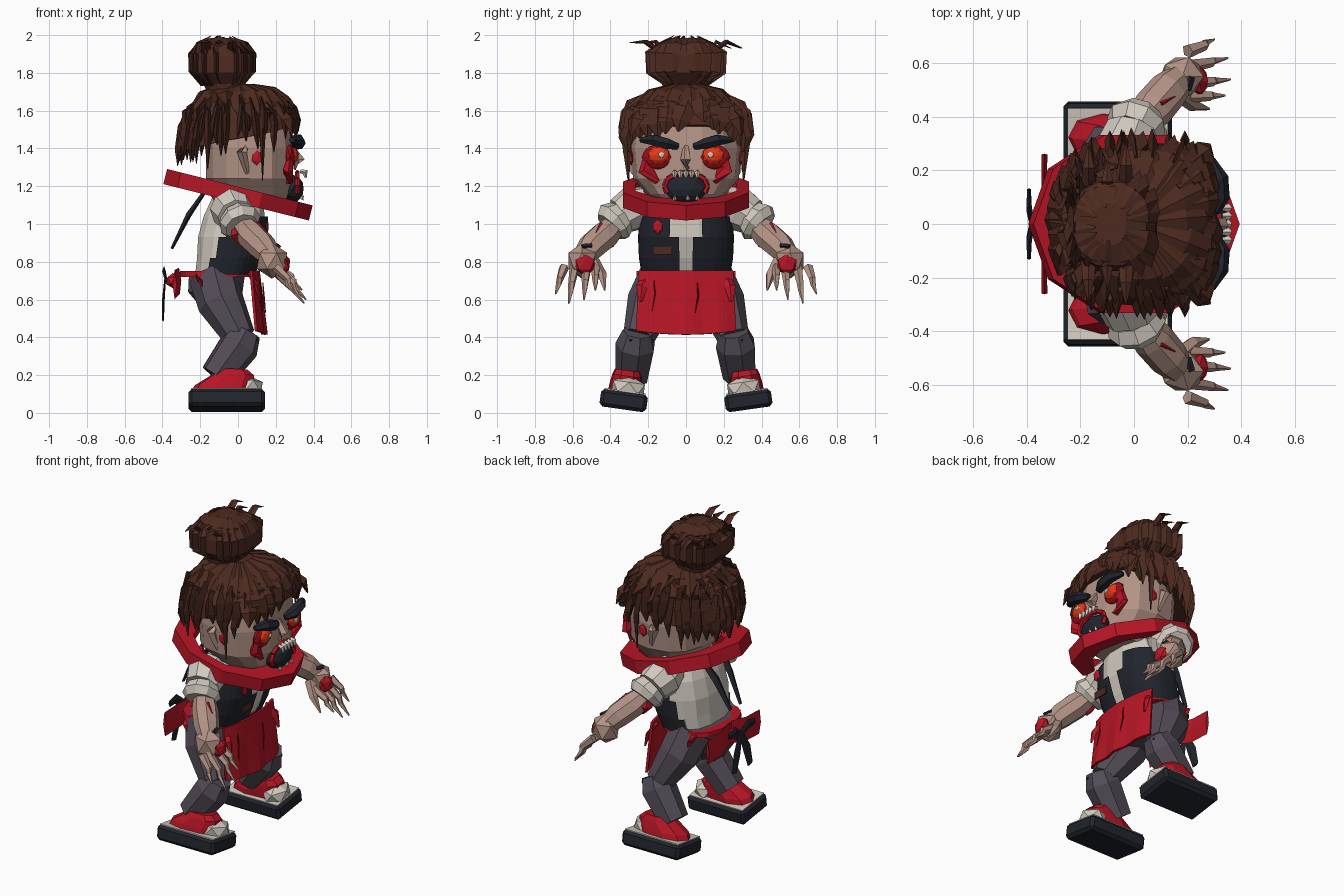
import bpy, bmesh, math, random
from mathutils import Vector, Matrix

random.seed(4)
cube = bpy.data.objects.get("Cube")
if cube:
    bpy.data.objects.remove(cube)


def material(name, r, g, b):
    m = bpy.data.materials.new(name)
    m.use_nodes = True
    col = [(c / 255) ** 2.2 for c in (r, g, b)] + [1]
    m.diffuse_color = col
    m.node_tree.nodes["Principled BSDF"].inputs["Base Color"].default_value = col
    return m


HAIR = material("brown hair", 78, 46, 37)
SKIN = material("pale skin", 178, 146, 133)
RED = material("red cloth", 182, 28, 42)
BLOOD = material("dark red", 150, 20, 30)
DARK = material("charcoal", 38, 41, 48)
TROUSER = material("grey trousers", 84, 77, 87)
CREAM = material("cream cloth", 208, 201, 190)
GLOW = material("glowing orange", 240, 62, 30)


def finish(name, bm, mat, matrix=None):
    bmesh.ops.recalc_face_normals(bm, faces=bm.faces)
    if matrix:
        bm.transform(matrix)
    me = bpy.data.meshes.new(name)
    bm.to_mesh(me)
    bm.free()
    me.materials.append(mat)
    ob = bpy.data.objects.new(name, me)
    bpy.context.collection.objects.link(ob)
    return ob


def skin_rings(bm, rings, cap=True):
    rings = [[bm.verts.new(p) for p in r] for r in rings]
    n = len(rings[0])
    for a, b in zip(rings, rings[1:]):
        for i in range(n):
            j = (i + 1) % n
            bm.faces.new((a[i], a[j], b[j], b[i]))
    if cap:
        bm.faces.new(rings[0])
        bm.faces.new(rings[-1])


def squarish(a, p=0.8):
    c, s = math.cos(a), math.sin(a)
    return math.copysign(abs(c) ** p, c), math.copysign(abs(s) ** p, s)


def loft(name, rings, mat, n=10, cap=True, keep=None, matrix=None):
    """Rings are (centre x, z, x radius, y radius)."""
    bm = bmesh.new()
    unit = [squarish(math.tau * (i + 0.5) / n) for i in range(n)]
    skin_rings(bm, [[(cx + rx * u, ry * v, z) for u, v in unit]
                    for cx, z, rx, ry in rings], cap)
    if keep:
        bad = [f for f in bm.faces if not keep(f.calc_center_median())]
        bmesh.ops.delete(bm, geom=bad, context="FACES")
    return finish(name, bm, mat, matrix)


def add_tube(bm, pts, radii, n=6, flat=1.0):
    pts = [Vector(p) for p in pts]
    rings = []
    for i, p in enumerate(pts):
        t = (pts[min(i + 1, len(pts) - 1)] - pts[max(i - 1, 0)]).normalized()
        ref = Vector((1, 0, 0)) if abs(t.z) > 0.8 else Vector((0, 0, 1))
        u = t.cross(ref).normalized()
        v = u.cross(t)
        rings.append([p + radii[i] * (u * math.cos(k * math.tau / n)
                      + v * flat * math.sin(k * math.tau / n)) for k in range(n)])
    skin_rings(bm, rings)


def tube(name, pts, radii, mat, n=6, flat=1.0):
    bm = bmesh.new()
    add_tube(bm, pts, radii, n, flat)
    return finish(name, bm, mat)


def blob(name, loc, scale, mat, sub=1):
    bm = bmesh.new()
    bmesh.ops.create_icosphere(bm, subdivisions=sub, radius=1)
    return finish(name, bm, mat, Matrix.Translation(loc) @ Matrix.Diagonal((*scale, 1)))


def box(name, size, mat, matrix, bevel=0.0):
    bm = bmesh.new()
    bmesh.ops.create_cube(bm, size=1, matrix=Matrix.Diagonal((*size, 1)))
    if bevel:
        bmesh.ops.bevel(bm, geom=bm.edges[:], offset=bevel, segments=1, affect="EDGES")
    return finish(name, bm, mat, matrix)


# Head
loft("head", [(.09, 1.1, .14, .15), (.08, 1.16, .20, .21), (.06, 1.24, .235, .28),
              (.06, 1.4, .235, .295), (.04, 1.54, .24, .28), (.0, 1.62, .17, .18)], SKIN, 14)
tube("nose", [(.28, 0, 1.41), (.325, 0, 1.34), (.29, 0, 1.295)], [.015, .03, .02], SKIN, 5)


# Hair cap and layered locks, square at the front and round at the back
def hair_point(a, t, lift=1.0):
    u, v = squarish(a, .7 if math.cos(a) > 0 else .95)
    hem = 1.455 + .07 * math.cos(a)
    s = math.sin(min(t, 1) * math.pi / 2) ** .75 * lift
    z = 1.735 - (1.735 - hem) * (1 - math.cos(min(t, 1) * math.pi / 2)) - max(t - 1, 0) * .5
    return Vector((.0 + .31 * s * u, .305 * s * v, z))


bm = bmesh.new()
N = 24
skin_rings(bm, [[hair_point(math.tau * i / N, t) for i in range(N)]
                for t in (.1, .3, .5, .75, 1)])
finish("hair_cap", bm, HAIR)
bm = bmesh.new()
for start, end, count in ((.1, .75, 18), (.35, .98, 22), (.5, 1.07, 30)):
    for i in range(count):
        a = math.tau * (i + random.random() * .7) / count
        e = end + random.uniform(-.06, .09)
        sway = random.uniform(-.1, .1)
        pts = [hair_point(a + sway * k, start + (e - start) * k, 1.01 + .02 * k)
               for k in (0, .4, .75, 1)]
        add_tube(bm, pts, [.03, .06, .05, .006], 4, .35)
for s in (-1, 1):
    for x, y, low, w in ((.13, .315, 1.23, .03), (.19, .315, 1.38, .035), (-.09, .31, 1.36, .04),
                         (-.16, .285, 1.29, .04), (-.22, .24, 1.32, .045), (-.28, .14, 1.36, .05)):
        add_tube(bm, [(x, s * (y - .045), 1.6), (x, s * y, 1.46), (x, s * (y - .01), low)],
                 [.03, w, .004], 4, .5)
    add_tube(bm, [(.2, s * .22, 1.62), (.27, s * .27, 1.55), (.285, s * .295, 1.47)],
             [.04, .05, .006], 4, .5)
finish("hair_locks", bm, HAIR)

# Boxy top bun with loose wisps
loft("hair_bun", [(-.07, 1.68, .09, .12), (-.075, 1.74, .11, .13), (-.08, 1.8, .17, .18),
                  (-.085, 1.89, .17, .18), (-.09, 1.95, .14, .16), (-.09, 1.985, .06, .08)], HAIR, 12)
bm = bmesh.new()
for i in range(18):
    a = math.tau * (i + random.random() * .5) / 18
    u, v = squarish(a, .65)
    add_tube(bm, [(-.083 + r * u, r * 1.03 * v, z) for r, z in
                  ((.11, 1.735), (.168, 1.81), (.168, 1.9), (.13, 1.955),
                   (.06, random.uniform(1.98, 2)))],
             [.02, .04, .045, .035, .004], 4, .3)
for s, z in ((-1, 1.96), (1, 1.93)):
    for x, y in ((-.03, .3), (-.17, .29), (-.1, .24)):
        add_tube(bm, [(x, s * .12, 1.9), (x, s * (y - .08), 1.965), (x, s * y, z)],
                 [.03, .022, .003], 4, .5)
finish("bun_locks", bm, HAIR)

# Facial features
for s, side in ((-1, "right"), (1, "left")):
    blob(side + "_eye_socket", (.275, s * .15, 1.355), (.03, .085, .066), BLOOD, 2)
    blob(side + "_eye", (.285, s * .145, 1.362), (.035, .06, .048), GLOW, 2)
    blob(side + "_pupil", (.317, s * .13, 1.365), (.008, .02, .016), CREAM)
    tube(side + "_eyebrow", [(.3, s * .045, 1.41), (.32, s * .1, 1.425), (.315, s * .17, 1.445),
                             (.285, s * .24, 1.445)], [.022, .038, .038, .018], DARK, 6, .85)
    tube(side + "_cheek_wound", [(.275, s * .2, 1.34), (.265, s * .21, 1.29), (.265, s * .15, 1.22)],
         [.03, .045, .025], RED, 5, .6)
    tube(side + "_ear", [(.06, s * .26, 1.43), (.02, s * .295, 1.38), (.05, s * .27, 1.27)],
         [.02, .04, .02], SKIN, 5, .7)
    blob(side + "_ear_wound", (.1, s * .29, 1.35), (.03, .012, .04), RED)

# Gaping mouth with small jagged teeth
blob("mouth_hollow", (.29, 0, 1.185), (.06, .112, .075), DARK, 2)
bm = bmesh.new()
loop = [(.315, .115 * math.cos(a), 1.2 + .073 * math.sin(a))
        for a in [math.tau * (i - 1) / 12 for i in range(9)]]
for p, q in zip(loop, loop[1:]):
    add_tube(bm, [p, q], [.014, .014], 5)
finish("lips", bm, RED)
bm = bmesh.new()
for i in range(5):
    y = -.06 + .03 * i
    add_tube(bm, [(.33, y, 1.28), (.355, y, 1.275), (.36, y, 1.245)], [.01, .016, .006], 4)
for y in (-.06, .01, .06):
    add_tube(bm, [(.335, y, 1.13), (.345, y, 1.15)], [.012, .004], 4)
finish("teeth", bm, CREAM)

# Tilted neckerchief ring
outer, inner = (.385, .35), (.26, .28)
bm = bmesh.new()
tilt = lambda r, z: [(r[0] * math.cos(a) + .25 * z, r[1] * math.sin(a),
                      1.155 + z - .25 * r[0] * math.cos(a))
                     for a in [math.tau * i / 10 for i in range(10)]]
skin_rings(bm, [tilt(inner, -.04), tilt(outer, -.04), tilt(outer, .04),
                tilt(inner, .04), tilt(inner, -.04)], cap=False)
bmesh.ops.remove_doubles(bm, verts=bm.verts, dist=.0001)
finish("neckerchief", bm, RED)

# Shirt, open waistcoat and hips
body = [(-.08, .73, .15, .22), (-.055, .82, .165, .235), (-.035, .93, .18, .24),
        (-.02, 1.04, .165, .23), (0, 1.16, .13, .17)]
loft("shirt", body, CREAM, 14)
loft("waistcoat", [(c, z, rx + .018, ry + .015) for c, z, rx, ry in body[:4]], DARK, 36, False,
     lambda c: c.x > -.14 + (c.z - .78) * .35 and not (c.x > 0 and abs(c.y) < .02 + max(c.z - .9, 0) * .5))
box("chest_pocket", (.008, .1, .045), HAIR, Matrix.Translation((.147, -.125, .86)))
blob("chest_stain", (.155, -.15, .985), (.008, .03, .04), RED)
loft("hips", [(-.1, .56, .1, .16), (-.12, .64, .15, .21), (-.11, .75, .155, .215)], TROUSER, 10)
loft("apron_belt", [(-.11, .72, .2, .245), (-.11, .75, .2, .24)], RED, 14)

# Back straps, ribbon and black bow
for s, side in ((-1, "right"), (1, "left")):
    tube(side + "_back_strap", [(-.17, s * .1, 1.18), (-.26, s * .07, 1.05), (-.35, s * .05, .87)],
         [.02, .03, .015], DARK, 4, .5)
    tube(side + "_collar_scrap", [(-.14, s * .2, 1.2), (-.1, s * .22, 1.14), (-.04, s * .2, 1.1)],
         [.03, .035, .02], RED, 5)
    tube(side + "_ribbon", [(-.31, 0, .7), (-.335, s * .12, .68), (-.335, s * .26, .675)],
         [.01, .011, .011], RED, 4, 7)
    tube(side + "_bow_tail", [(-.385, 0, .72), (-.395, s * .05, .6), (-.397, s * .08, .49)],
         [.02, .035, .025], DARK, 4, .2)
    tube(side + "_bow_loop", [(-.38, 0, .7), (-.392, s * .07, .75), (-.392, s * .13, .74)],
         [.007, .01, .007], DARK, 4, 3)
    tube(side + "_hip_scrap", [(-.2, s * .2, .74), (-.2, s * .235, .7), (-.18, s * .235, .64)],
         [.03, .035, .008], RED, 4, .4)
    tube(side + "_waist_scrap", [(.06, s * .2, .74), (.1, s * .235, .67), (.12, s * .24, .59)],
         [.02, .03, .01], RED, 4, .5)
blob("bow_knot", (-.345, 0, .7), (.04, .035, .04), RED)

# Pleated apron with torn slits
bm = bmesh.new()
bmesh.ops.create_grid(bm, x_segments=12, y_segments=4, size=.5)
for v in bm.verts:
    a, t = v.co.x * 2, .5 - v.co.y
    hem = .008 * math.cos(a * 9) * t
    v.co = (.115 + .035 * t - .04 * a * a + hem, a * (.25 + .015 * t), .755 - (.34 - .02 * a * a) * t)
apron = finish("apron", bm, RED)
thick = apron.modifiers.new("thickness", "SOLIDIFY")
thick.thickness = .015
for y, z in ((-.17, .63), (.06, .62)):
    x = .125 + .1 * (.755 - z) - .6 * y * y
    tube("apron_slit", [(x - .004, y, z + .07), (x, y + .005, z), (x + .01, y - .01, z - .09)],
         [.002, .005, .002], BLOOD, 4)

for s, side in ((-1, "right"), (1, "left")):
    # Arm
    tube(side + "_sleeve", [(-.03, s * .2, 1.11), (-.03, s * .28, 1.08), (-.01, s * .35, 1.04)],
         [.095, .12, .1], CREAM, 9)
    tube(side + "_cuff", [(-.005, s * .345, 1.035), (.01, s * .38, 1.01), (.02, s * .405, .985)],
         [.095, .115, .09], CREAM, 9)
    tube(side + "_sleeve_blood", [(-.01, s * .39, .99), (.0, s * .41, .95), (.03, s * .39, .88)],
         [.02, .045, .01], RED, 5)
    tube(side + "_forearm", [(.02, s * .37, 1.0), (.07, s * .43, .94), (.13, s * .5, .88), (.17, s * .54, .83)],
         [.06, .078, .075, .06], SKIN, 8)
    tube(side + "_forearm_cut", [(.1, s * .45, 1.005), (.15, s * .475, .95)], [.009, .009], RED, 4)
    blob(side + "_palm", (.18, s * .55, .805), (.09, .085, .095), SKIN)
    blob(side + "_hand_wound", (.245, s * .535, .785), (.035, .058, .058), RED)
    tube(side + "_wrist_stitch", [(.2, s * .5, .885), (.215, s * .55, .88)], [.014, .014], DARK, 4)
    bm = bmesh.new()
    for y, x, z in ((.69, .3, .63), (.62, .35, .58), (.54, .36, .6), (.48, .34, .65)):
        root = Vector((.2, s * (.55 + (y - .57) * .8), .77))
        tip = Vector((x, s * y, z))
        mid = root.lerp(tip, .5) + Vector((.015, 0, .01))
        add_tube(bm, [root, mid, root.lerp(tip, .65), tip], [.027, .019, .015, .004], 5)
    add_tube(bm, [(.17, s * .49, .8), (.22, s * .445, .73), (.28, s * .43, .65)], [.035, .026, .005], 5)
    finish(side + "_fingers", bm, SKIN)

    # Leg
    tube(side + "_thigh", [(-.13, s * .12, .72), (-.09, s * .19, .58), (.01, s * .25, .4)],
         [.13, .125, .085], TROUSER, 8)
    tube(side + "_shin", [(.045, s * .255, .43), (.01, s * .265, .36), (-.115, s * .285, .19)],
         [.08, .108, .09], TROUSER, 7)
    tube(side + "_knee_tear", [(.08, s * .21, .395), (.095, s * .3, .385)], [.012, .012], DARK, 4)

    # Shoe, tilted outward
    foot = Matrix.Translation((-.06, s * .33, .066)) @ Matrix.Rotation(s * math.radians(8), 4, "X")
    box(side + "_sole", (.405, .25, .095), DARK, foot, .018)
    box(side + "_sole_top", (.375, .22, .008), CREAM, foot @ Matrix.Translation((0, 0, .047)))
    loft(side + "_shoe", [(-.02, .05, .165, .09), (-.01, .08, .16, .088), (.03, .13, .12, .08),
                          (.03, .16, .085, .07)], RED, 9, matrix=foot)
    bm = bmesh.new()
    bmesh.ops.create_icosphere(bm, subdivisions=1, radius=1, matrix=Matrix.Diagonal((.08, .1, .065, 1)))
    finish(side + "_toe_cap", bm, CREAM, foot @ Matrix.Translation((.12, -s * .015, .07)))
